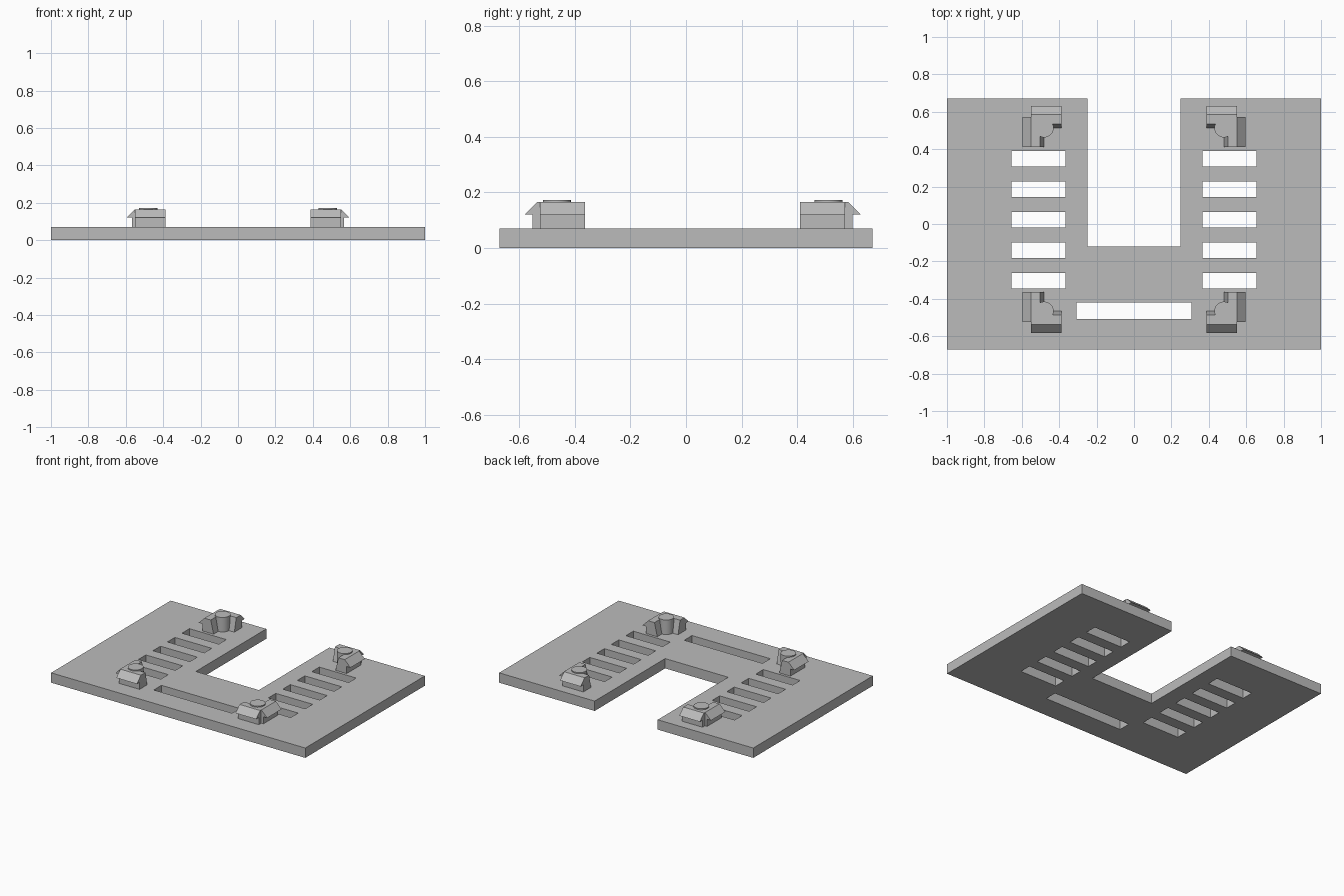
import bpy
import bmesh
from mathutils import Matrix, Vector

cube = bpy.data.objects.get("Cube")
if cube:
    bpy.data.objects.remove(cube, do_unlink=True)

grey = bpy.data.materials.new("plain_grey")
grey.use_nodes = True
grey.diffuse_color = (0.5, 0.5, 0.5, 1)
grey.node_tree.nodes["Principled BSDF"].inputs["Base Color"].default_value = (0.5, 0.5, 0.5, 1)

PLATE_TOP = 0.07
CLIP_TOP = 0.165


def finish(name, bm):
    bmesh.ops.recalc_face_normals(bm, faces=bm.faces)
    mesh = bpy.data.meshes.new(name)
    bm.to_mesh(mesh)
    bm.free()
    mesh.materials.append(grey)
    obj = bpy.data.objects.new(name, mesh)
    bpy.context.collection.objects.link(obj)
    return obj


def add_box(bm, x0, x1, y0, y1, z0, z1):
    size = Matrix.Diagonal((x1 - x0, y1 - y0, z1 - z0, 1))
    centre = Matrix.Translation(((x0 + x1) / 2, (y0 + y1) / 2, (z0 + z1) / 2))
    bmesh.ops.create_cube(bm, size=1, matrix=centre @ size)


# Base plate
bm = bmesh.new()
add_box(bm, -1, 1, -0.672, 0.672, 0, PLATE_TOP)
plate = finish("base_plate", bm)

# Openings: rear notch, two rows of vents, front slot
bm = bmesh.new()
add_box(bm, -0.248, 0.248, -0.12, 0.9, -0.1, 0.2)
add_box(bm, -0.308, 0.308, -0.507, -0.42, -0.1, 0.2)
for side in (-1, 1):
    for i in range(5):
        y = 0.349 - 0.163 * i
        add_box(bm, *sorted((side * 0.366, side * 0.656)), y - 0.042, y + 0.042, -0.1, 0.2)
cutter = finish("opening_cutter", bm)
cutter.hide_render = True

cut = plate.modifiers.new("openings", "BOOLEAN")
cut.operation = "DIFFERENCE"
cut.solver = "EXACT"
cut.object = cutter
bpy.context.view_layer.objects.active = plate
bpy.ops.object.modifier_apply(modifier=cut.name)
bpy.data.objects.remove(cutter, do_unlink=True)

# Hook cross-section: distance out from the post, height
HOOK = [(0, PLATE_TOP), (0.022, CLIP_TOP), (0.072, CLIP_TOP),
        (0.117, 0.12), (0.087, 0.12), (0.087, PLATE_TOP)]


def hook(name, centre, out, along, start, end):
    """Extrude the hook section along one direction, pointing outwards."""
    bm = bmesh.new()
    up = Vector((0, 0, 1))
    ring = [bm.verts.new(centre + out * d + along * start + up * z) for d, z in HOOK]
    face = bm.faces.new(ring)
    moved = bmesh.ops.extrude_face_region(bm, geom=[face])["geom"]
    bmesh.ops.translate(bm, vec=along * (end - start),
                        verts=[v for v in moved if isinstance(v, bmesh.types.BMVert)])
    return finish(name, bm)


# Corner clips: a round post with two snap hooks at right angles
for sx, side in ((1, "left"), (-1, "right")):
    for sy, end, y in ((1, "rear", 0.513), (-1, "front", -0.465)):
        label = end + "_" + side
        centre = Vector((sx * 0.48, y, 0))
        x_out, y_out = Vector((sx, 0, 0)), Vector((0, sy, 0))
        hook(label + "_side_hook", centre, x_out, y_out, -0.102, 0.06)
        hook(label + "_end_hook", centre, y_out, x_out, -0.092, 0.07)
        bm = bmesh.new()
        bmesh.ops.create_cone(bm, cap_ends=True, segments=32, radius1=0.05, radius2=0.05,
                              depth=0.105, matrix=Matrix.Translation(centre + Vector((0, 0, 0.1205))))
        post = finish(label + "_post", bm)
        bpy.ops.object.select_all(action="DESELECT")
        post.select_set(True)
        bpy.context.view_layer.objects.active = post
        bpy.ops.object.shade_smooth_by_angle()
